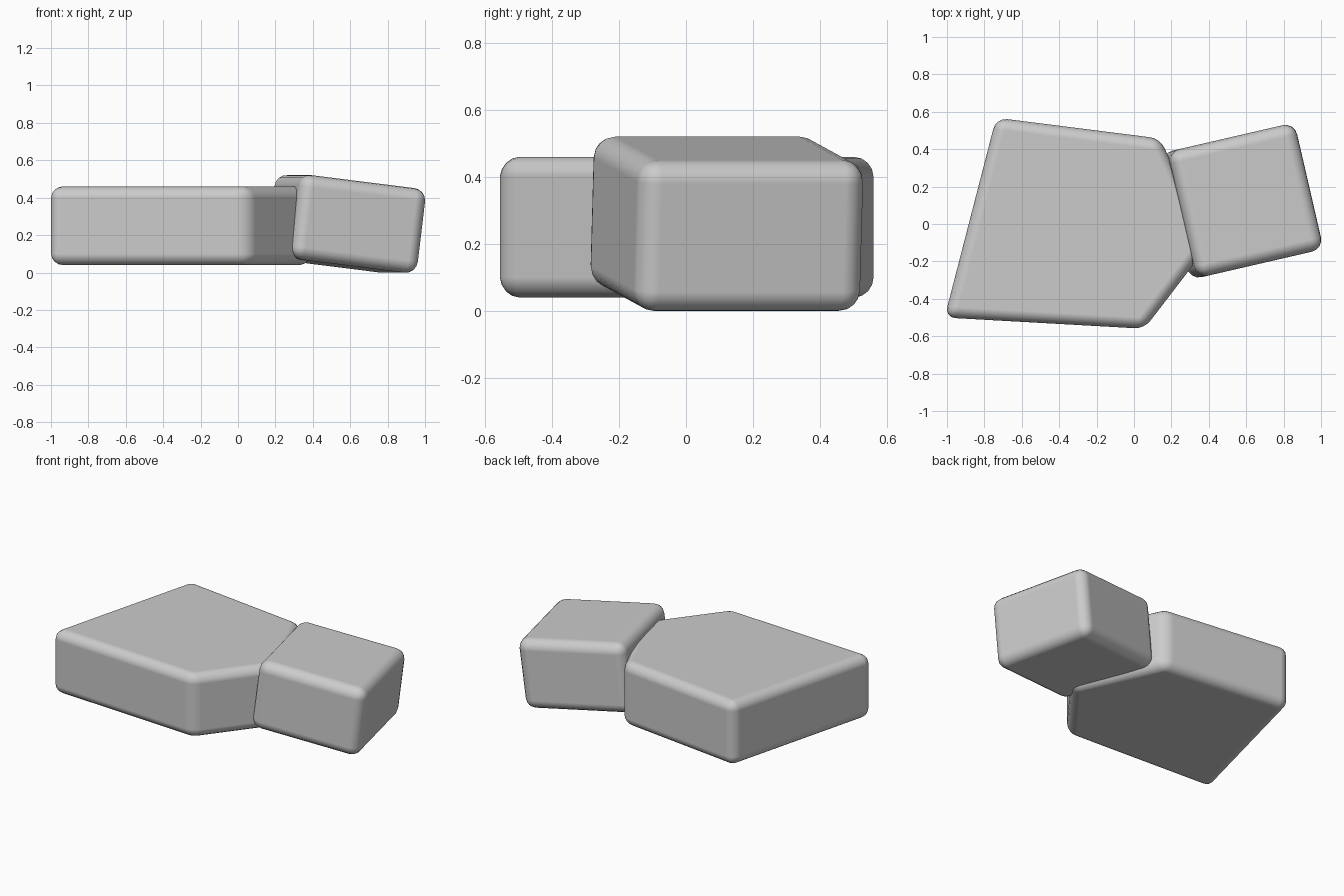
import bpy, bmesh, math

if "Cube" in bpy.data.objects:
    bpy.data.objects.remove(bpy.data.objects["Cube"])

grey = bpy.data.materials.new("stone grey")
grey.diffuse_color = (0.6, 0.6, 0.6, 1)
grey.use_nodes = True
grey.node_tree.nodes["Principled BSDF"].inputs["Base Color"].default_value = grey.diffuse_color


def rounded_block(name, outline, z0, z1, bevel):
    """Extrude an outline from z0 to z1 and round every edge."""
    bm = bmesh.new()
    base = bm.faces.new([bm.verts.new((x, y, z0)) for x, y in outline])
    top = bmesh.ops.extrude_face_region(bm, geom=[base], use_keep_orig=True)
    for v in top["geom"]:
        if isinstance(v, bmesh.types.BMVert):
            v.co.z = z1
    bmesh.ops.recalc_face_normals(bm, faces=bm.faces)
    for f in bm.faces:
        f.smooth = True
    mesh = bpy.data.meshes.new(name)
    bm.to_mesh(mesh)
    bm.free()
    mesh.materials.append(grey)
    ob = bpy.data.objects.new(name, mesh)
    bpy.context.collection.objects.link(ob)
    mod = ob.modifiers.new("rounded edges", 'BEVEL')
    mod.width = bevel
    mod.segments = 4
    mod.limit_method = 'NONE'
    mod.harden_normals = True
    return ob


# Large five-sided slab
rounded_block("large_slab",
              [(-1.013, -0.50), (0.055, -0.56), (0.40, -0.11),
               (0.14, 0.457), (-0.737, 0.568)],
              0.04, 0.46, 0.06)

# Smaller tilted block leaning into its right side
a, b, h = 0.35, 0.347, 0.2275
block = rounded_block("tilted_block", [(-a, -b), (a, -b), (a, b), (-a, b)], -h, h, 0.065)
block.location = (0.578, 0.122, 0.26)
block.rotation_euler = (0, math.radians(7), math.radians(13))
